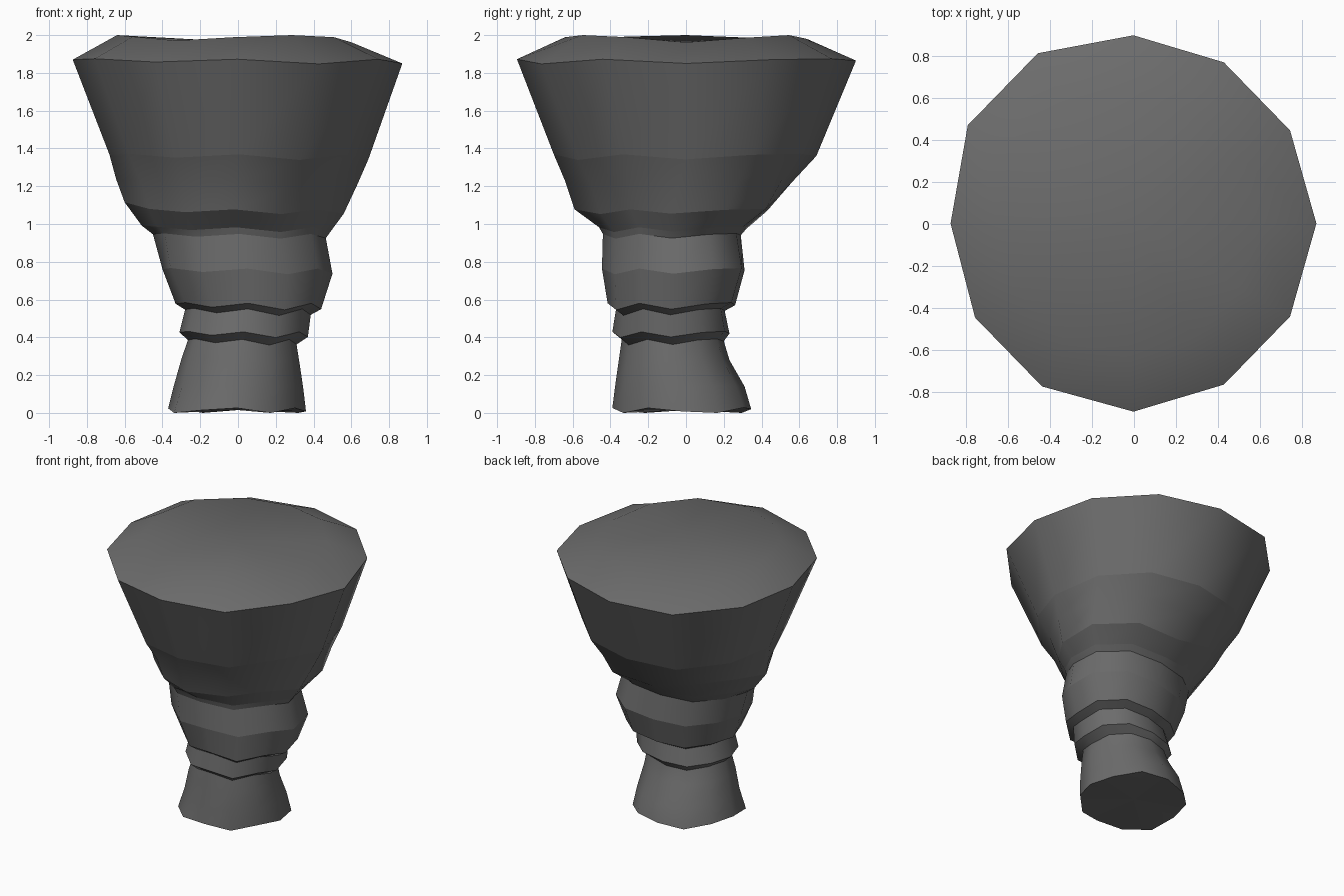
import bpy, bmesh, math

if "Cube" in bpy.data.objects:
    bpy.data.objects.remove(bpy.data.objects["Cube"])

SIDES = 12
NONE = (0, 0, 0, 0)
TOP = (-0.01, 0.04, 0.0, -0.01)
# ring: xmin, xmax, ymin, ymax, z, edge waviness, crisp edge,
#       bulge towards back-right, back-left, front-left, front-right
RINGS = [
    (-0.37, 0.36, -0.39, 0.345, 0.02, 0.4, True, (0.01, 0, 0.02, -0.01)),
    (-0.34, 0.345, -0.375, 0.31, 0.14, 0.2, False, NONE),
    (-0.30, 0.325, -0.355, 0.23, 0.28, 0.4, False, NONE),
    (-0.265, 0.31, -0.34, 0.20, 0.38, 0.6, True, NONE),
    (-0.31, 0.37, -0.39, 0.23, 0.42, 0.6, True, (0.02, 0, 0, 0)),
    (-0.28, 0.385, -0.37, 0.205, 0.54, 0.7, True, (0.02, 0, 0, 0)),
    (-0.33, 0.44, -0.415, 0.26, 0.57, 0.7, True, (0.03, 0, 0, 0)),
    (-0.40, 0.50, -0.445, 0.31, 0.755, 0.6, True, (0.04, 0, 0.02, -0.02)),
    (-0.45, 0.465, -0.44, 0.29, 0.94, 0.5, True, (0.03, 0, 0, -0.02)),
    (-0.51, 0.49, -0.46, 0.32, 0.975, 0.5, True, (0.04, 0, -0.02, -0.03)),
    (-0.60, 0.56, -0.59, 0.43, 1.07, 0.5, True, (0.07, 0.03, -0.06, -0.08)),
    (-0.645, 0.63, -0.64, 0.56, 1.22, 0.5, False, (0.03, 0.01, -0.05, -0.07)),
    (-0.68, 0.69, -0.70, 0.69, 1.36, 0.6, True, (0.01, 0.03, -0.01, -0.04)),
    (-0.875, 0.87, -0.895, 0.90, 1.865, 0.5, True, TOP),
    (-0.64, 0.60, -0.64, 0.64, 1.98, 0.6, False, TOP),
]
# height offset around the ring, counter-clockwise from +x
WAVE = [-0.03, 0.01, 0.02, 0.0, -0.02, 0.01, 0.01, 0.02, -0.015, 0.015, -0.035, 0.015]

bm = bmesh.new()


def add_ring(x0, x1, y0, y1, z, wave, crisp, bulge):
    verts = []
    for i in range(SIDES):
        a = 2 * math.pi * i / SIDES
        b = bulge[i * 4 // SIDES] * math.sin(2 * a) ** 2 / 0.75
        x = (x0 + x1) / 2 + ((x1 - x0) / 2 + b) * math.cos(a)
        y = (y0 + y1) / 2 + ((y1 - y0) / 2 + b) * math.sin(a)
        verts.append(bm.verts.new((x, y, max(0, min(2, z + wave * WAVE[i])))))
    return verts


# Stacked rock layers
rings = [add_ring(*r) for r in RINGS]
for low, high in zip(rings, rings[1:]):
    for i in range(SIDES):
        j = (i + 1) % SIDES
        bm.faces.new((low[i], low[j], high[j], high[i]))

# The big overhang sits higher at the back left
for i, lift in ((4, 0.08), (5, 0.09), (6, 0.04)):
    rings[10][i].co.z += lift
    rings[9][i].co.z += lift * 0.3
    rings[11][i].co.z += lift * 0.3

# Flat base and slightly dished top
for v in rings[0][1::3]:
    v.co.z = 0
for v in rings[-1][2::4]:
    v.co.z = 2.0
for ring, z, flip in ((rings[0], 0.015, True), (rings[-1], 1.965, False)):
    centre = bm.verts.new((0, 0, z))
    for i in range(SIDES):
        f = (ring[i], ring[(i + 1) % SIDES], centre)
        bm.faces.new(f[::-1] if flip else f)

# Smooth around each layer, split along the crisp ledges
for f in bm.faces:
    f.smooth = True
ledges = [bm.edges.get((ring[i], ring[(i + 1) % SIDES]))
          for ring, spec in zip(rings, RINGS) if spec[6] for i in range(SIDES)]
bmesh.ops.split_edges(bm, edges=ledges)

mesh = bpy.data.meshes.new("rock_pillar")
bm.to_mesh(mesh)
bm.free()
rock = bpy.data.objects.new("rock_pillar", mesh)
bpy.context.collection.objects.link(rock)

# Dark stone
stone = bpy.data.materials.new("dark_stone")
stone.diffuse_color = (0.15, 0.15, 0.15, 1)
stone.use_nodes = True
stone.node_tree.nodes["Principled BSDF"].inputs["Base Color"].default_value = stone.diffuse_color
mesh.materials.append(stone)
